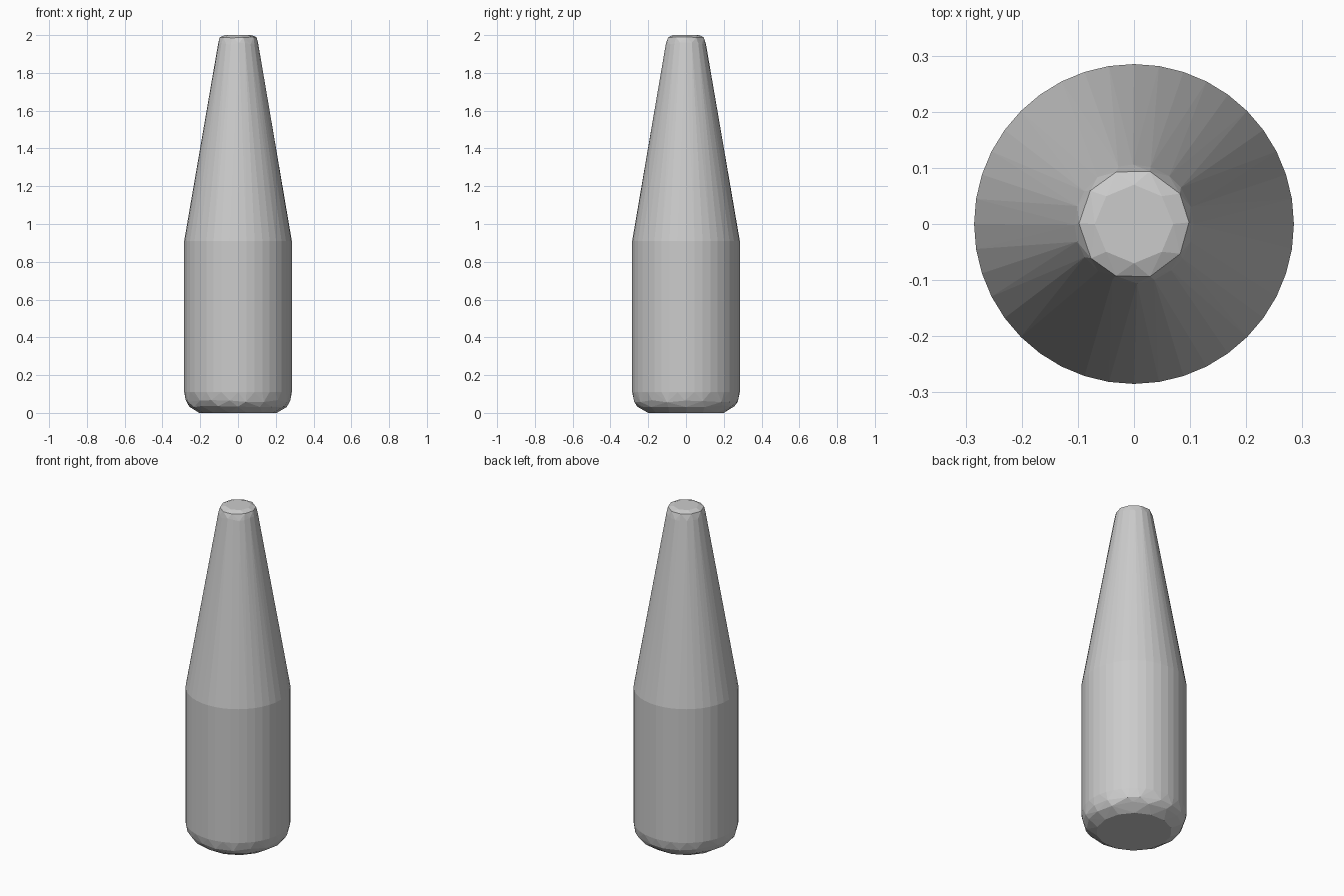
import bpy, bmesh, random
from math import cos, sin, tau

if "Cube" in bpy.data.objects:
    bpy.data.objects.remove(bpy.data.objects["Cube"], do_unlink=True)

random.seed(4)

# Matte grey for the whole bottle
grey = bpy.data.materials.new("matte_grey")
grey.use_nodes = True
colour = (0.6, 0.6, 0.6, 1)
grey.diffuse_color = colour
grey.node_tree.nodes["Principled BSDF"].inputs["Base Color"].default_value = colour

# Rings from foot to mouth: radius, height, sides, height wobble
rings = [
    (0.205, 0.0, 14, 0.0),
    (0.258, 0.035, 16, 0.006),
    (0.277, 0.062, 18, 0.006),
    (0.285, 0.11, 40, 0.0),
    (0.285, 0.91, 40, 0.0),
    (0.106, 1.955, 20, 0.006),
    (0.098, 1.987, 10, 0.003),
    (0.07, 2.0, 8, 0.0),
]

# The bottle is convex, so a hull over the rings gives its uneven facets
bm = bmesh.new()
for radius, height, sides, wobble in rings:
    for i in range(sides):
        angle = tau * (i + random.uniform(-3, 3) * wobble * 10) / sides
        z = height + random.uniform(-wobble, wobble)
        bm.verts.new((radius * cos(angle), radius * sin(angle), z))
hull = bmesh.ops.convex_hull(bm, input=bm.verts[:])
spare = {g for g in hull["geom_interior"] + hull["geom_unused"]
         if isinstance(g, bmesh.types.BMVert)}
bmesh.ops.delete(bm, geom=list(spare), context="VERTS")
bmesh.ops.recalc_face_normals(bm, faces=bm.faces[:])

mesh = bpy.data.meshes.new("bottle_body")
bm.to_mesh(mesh)
bm.free()
mesh.materials.append(grey)
bottle = bpy.data.objects.new("bottle_body", mesh)
bpy.context.collection.objects.link(bottle)
